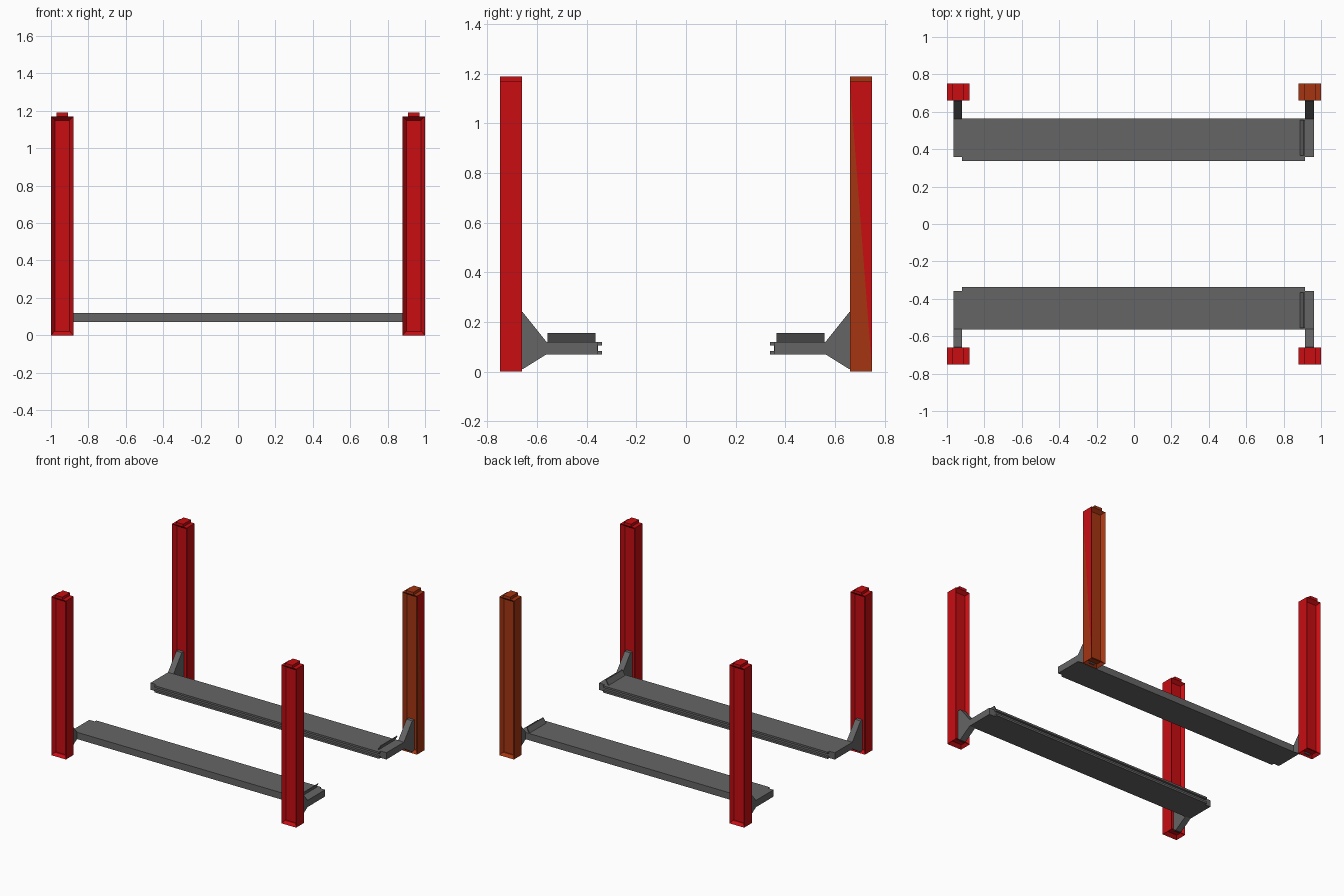
import bpy, bmesh
from mathutils import Vector

if "Cube" in bpy.data.objects:
    bpy.data.objects.remove(bpy.data.objects["Cube"])


def material(name, rgb):
    m = bpy.data.materials.new(name)
    m.diffuse_color = (*rgb, 1)
    m.use_nodes = True
    m.node_tree.nodes["Principled BSDF"].inputs["Base Color"].default_value = m.diffuse_color
    return m


RED = material("red paint", (0.58, 0.004, 0.006))
RUST = material("rust brown", (0.38, 0.035, 0.006))
GREY = material("steel grey", (0.13, 0.13, 0.13))


def finish(bm, name, *mats):
    bmesh.ops.recalc_face_normals(bm, faces=bm.faces)
    me = bpy.data.meshes.new(name)
    bm.to_mesh(me)
    bm.free()
    for m in mats:
        me.materials.append(m)
    ob = bpy.data.objects.new(name, me)
    bpy.context.collection.objects.link(ob)
    return ob


def add_box(bm, x0, x1, y0, y1, z0, z1):
    vs = bmesh.ops.create_cube(bm, size=1)["verts"]
    for v in vs:
        v.co = Vector((x1 if v.co.x > 0 else x0,
                       y1 if v.co.y > 0 else y0,
                       z1 if v.co.z > 0 else z0))


def extrude_yz(name, profile, x0, x1, side, mat):
    """Extrude a (y, z) outline along x; side mirrors it to front or back."""
    bm = bmesh.new()
    f = bm.faces.new([bm.verts.new((x0, side * y, z)) for y, z in profile])
    new = bmesh.ops.extrude_face_region(bm, geom=[f])["geom"]
    bmesh.ops.translate(bm, vec=(x1 - x0, 0, 0),
                        verts=[v for v in new if isinstance(v, bmesh.types.BMVert)])
    return finish(bm, name, mat)


def post(name, cx, cy, rusty):
    bm = bmesh.new()
    add_box(bm, cx - .06, cx + .06, cy - .045, cy + .045, 0, 1.17)
    bm.normal_update()
    # long recesses in the front and back, shallow pocket underneath
    channels = [f for f in bm.faces if abs(f.normal.y) > .9]
    base = [f for f in bm.faces if f.normal.z < -.9]
    outer = [f for f in bm.faces if f.normal.x > .9][0]
    bmesh.ops.inset_individual(bm, faces=channels, thickness=.029, depth=-.025)
    bmesh.ops.inset_individual(bm, faces=base, thickness=.025, depth=-.02)
    # the rusty post keeps one red triangle on its outer face
    if rusty:
        a = min(outer.verts, key=lambda v: v.co.y - v.co.z)
        b = max(outer.verts, key=lambda v: v.co.y - v.co.z)
        halves = (outer, bmesh.utils.face_split(outer, a, b)[0])
        max(halves, key=lambda f: f.calc_center_median().y).material_index = 1
    # ridge on top
    add_box(bm, cx - .03, cx + .03, cy - .045, cy + .045, 1.17, 1.19)
    finish(bm, name, RUST if rusty else RED, RED)


# runway outline with a groove along the inner edge
DECK = [(.565, .07), (.565, .12), (.338, .12), (.338, .106), (.355, .106),
        (.355, .084), (.338, .084), (.338, .07)]
# end beam flaring into a bracket at the post
BRACKET = [(.357, .07), (.357, .12), (.562, .12), (.658, .24), (.683, .24),
           (.683, .01), (.658, .01), (.562, .07)]
CROSS = [(.357, .07), (.357, .12), (.565, .12), (.565, .07)]

for side, word in ((-1, "front"), (1, "back")):
    extrude_yz(word + "_runway", DECK, -.92, .915, side, GREY)
    for end, hand in ((-1, "left"), (1, "right")):
        post(f"{word}_{hand}_post", end * .94, side * .705, side > 0 and end > 0)
        x0, x1 = (-.965, -.92) if end < 0 else (.915, .962)
        extrude_yz(f"{word}_{hand}_bracket", BRACKET, x0, x1, side, GREY)
    # tilted wheel stop at the right end
    bm = bmesh.new()
    y0, y1 = sorted((side * .365, side * .557))
    add_box(bm, .885, .892, y0, y1, .118, .155)
    for v in bm.verts:
        if v.co.z > .13:
            v.co.x += .022
    finish(bm, word + "_wheel_stop", GREY)
